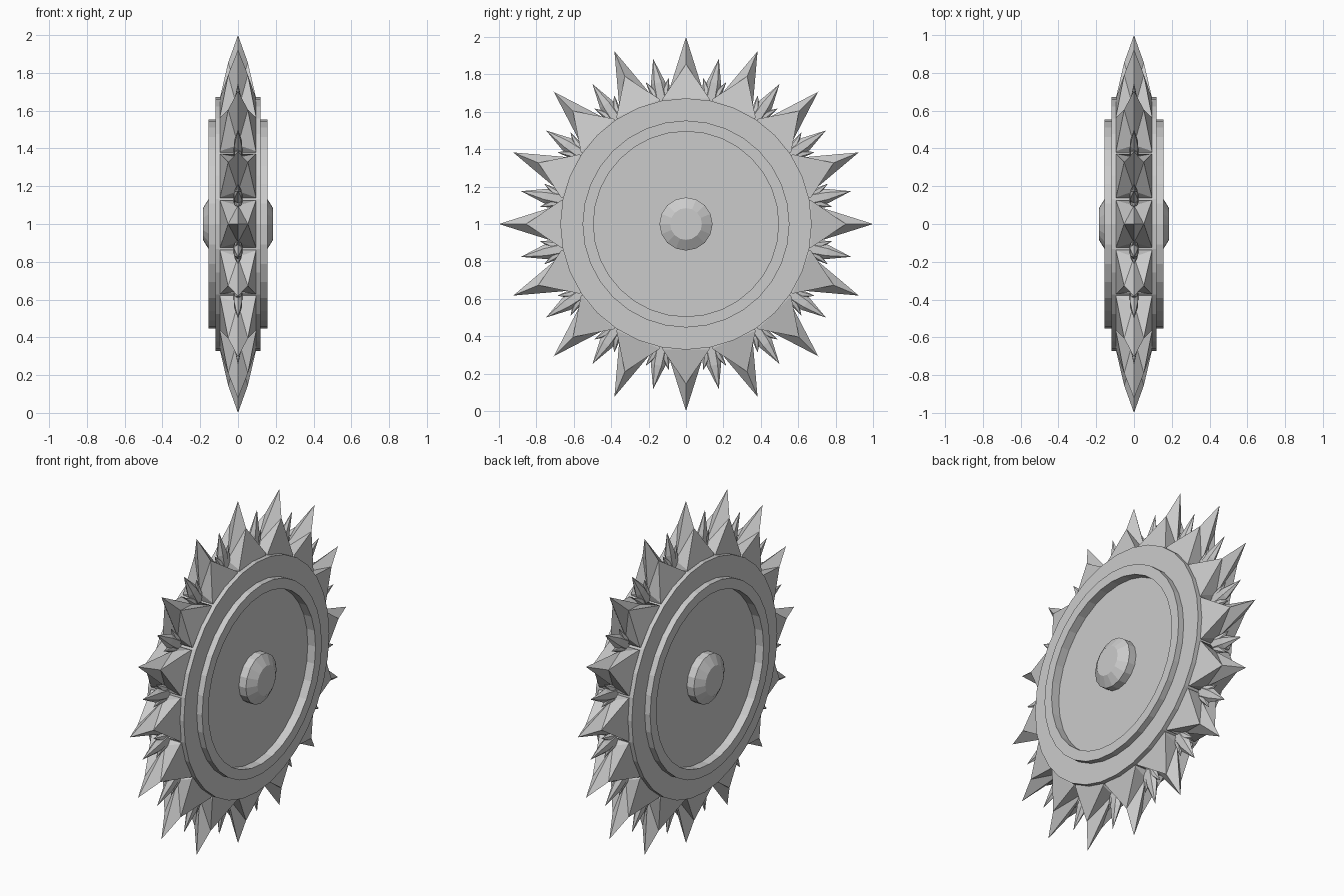
import bpy, bmesh, math
from mathutils import Vector, Matrix

if "Cube" in bpy.data.objects:
    bpy.data.objects.remove(bpy.data.objects["Cube"])

CENTER = Matrix.Translation((0, 0, 1))


def make_object(name, bm):
    bmesh.ops.recalc_face_normals(bm, faces=bm.faces)
    bm.transform(CENTER)
    mesh = bpy.data.meshes.new(name)
    bm.to_mesh(mesh)
    bm.free()
    ob = bpy.data.objects.new(name, mesh)
    bpy.context.collection.objects.link(ob)
    return ob


def lathe(name, profile, segments):
    """Spin a closed (x, radius) profile around the x axis."""
    bm = bmesh.new()
    rings = []
    for x, r in profile:
        if r == 0:
            rings.append([bm.verts.new((x, 0, 0))] * segments)
        else:
            rings.append([bm.verts.new((x, r * math.sin(a), r * math.cos(a)))
                          for a in (2 * math.pi * i / segments for i in range(segments))])
    for a, b in zip(rings, rings[1:]):
        for i in range(segments):
            j = (i + 1) % segments
            quad = list(dict.fromkeys((a[i], a[j], b[j], b[i])))
            bm.faces.new(quad)
    return make_object(name, bm)


def add_big_spike(bm, m):
    """Blade: tip, two side ridge points, dented edges and four base corners."""
    v = lambda x, y, r: bm.verts.new(m @ Vector((x, y, r)))
    tip = v(0, 0, 1)
    mid = {s: v(s * 0.052, 0, 0.855) for s in (-1, 1)}
    notch = {t: v(0, t * 0.098, 0.69) for t in (-1, 1)}
    corner = {(s, t): v(s * 0.095, t * 0.125, 0.67) for s in (-1, 1) for t in (-1, 1)}
    root = {(s, t): v(s * 0.095, t * 0.12, 0.6) for s in (-1, 1) for t in (-1, 1)}
    for s in (-1, 1):
        bm.faces.new((mid[s], corner[s, -1], corner[s, 1]))
        bm.faces.new((corner[s, -1], corner[s, 1], root[s, 1], root[s, -1]))
        for t in (-1, 1):
            bm.faces.new((tip, mid[s], notch[t]))
            bm.faces.new((mid[s], corner[s, t], notch[t]))
    for t in (-1, 1):
        bm.faces.new((notch[t], corner[-1, t], root[-1, t], root[1, t], corner[1, t]))
    bm.faces.new((root[-1, -1], root[-1, 1], root[1, 1], root[1, -1]))


def add_thorn(bm, m, width, depth, base, shoulder, top):
    """Six-sided shard with a shoulder and a sharp tip."""
    rings = []
    for r, k in ((base, 1.0), (shoulder, 0.85)):
        rings.append([bm.verts.new(m @ Vector((depth * k * math.sin(a), width * k * math.cos(a), r)))
                      for a in (math.pi * i / 3 for i in range(6))])
    tip = bm.verts.new(m @ Vector((0, 0, top)))
    bm.faces.new(rings[0])
    for i in range(6):
        j = (i + 1) % 6
        bm.faces.new((rings[0][i], rings[0][j], rings[1][j], rings[1][i]))
        bm.faces.new((rings[1][i], rings[1][j], tip))


# Wheel body with raised ring and recessed face on both sides
half = [(0.105, 0), (0.105, 0.495), (0.155, 0.495), (0.155, 0.553), (0.12, 0.553), (0.12, 0.672)]
lathe("wheel_disc", half + [(-x, r) for x, r in reversed(half)], 32)

# Chamfered hub running through the wheel
hub = [(0.185, 0), (0.185, 0.085), (0.15, 0.142)]
lathe("hub", hub + [(-x, r) for x, r in reversed(hub)], 16)

# Large and small spikes around the rim
large, small = bmesh.new(), bmesh.new()
for i in range(16):
    add_big_spike(large, Matrix.Rotation(i * math.pi / 8, 4, 'X'))
    gap = Matrix.Rotation((i + 0.5) * math.pi / 8, 4, 'X')
    add_thorn(small, gap, 0.045, 0.028, 0.62, 0.77, 0.90)
    for s in (-1, 1):
        lean = (gap @ Matrix.Translation((0, 0, 0.66))
                @ Matrix.Rotation(s * math.radians(27), 4, 'X'))
        add_thorn(small, lean, 0.03, 0.025, -0.03, 0.06, 0.14)
make_object("large_spikes", large)
make_object("small_spikes", small)
